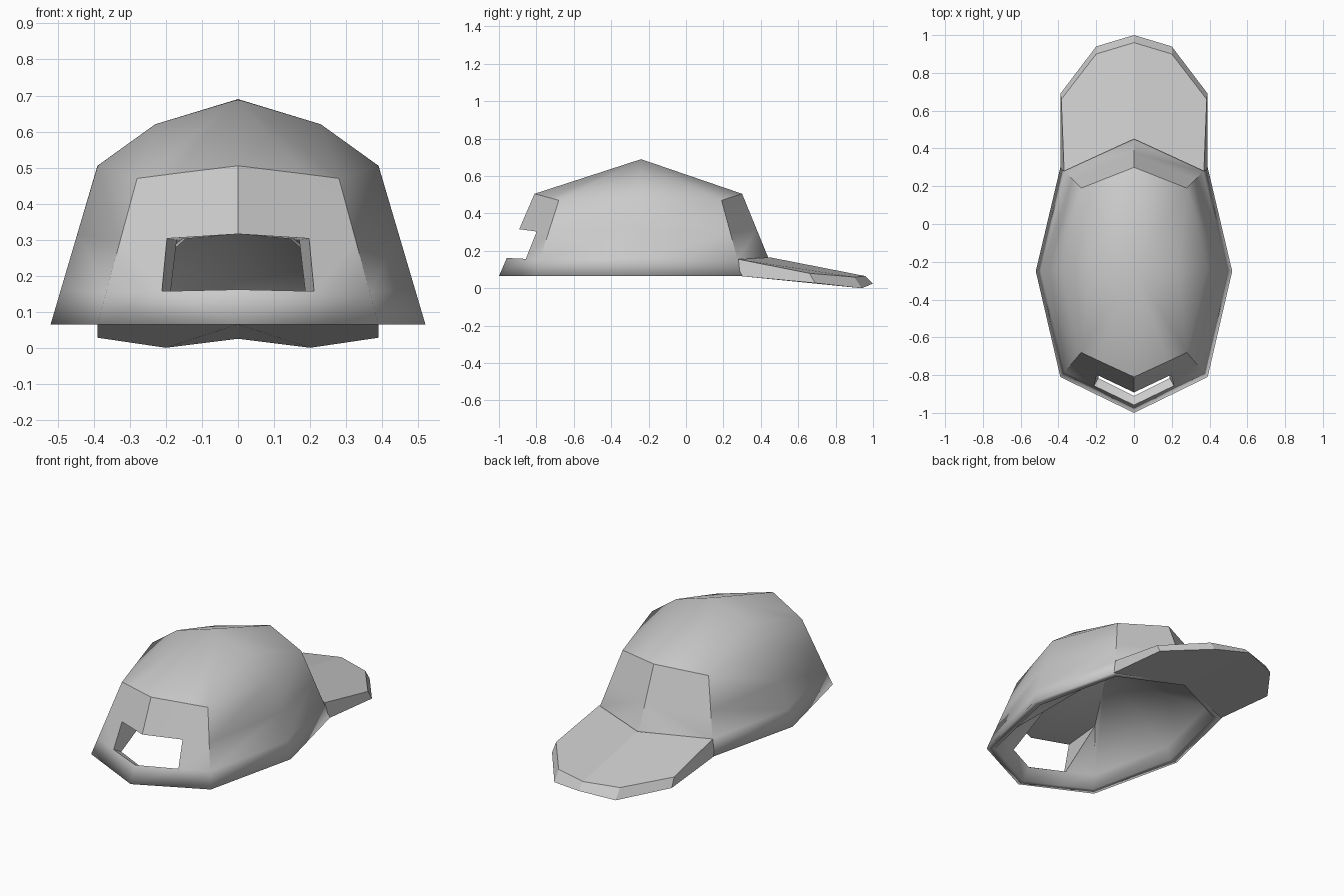
import bpy, bmesh, math
from mathutils import Vector

if "Cube" in bpy.data.objects:
    bpy.data.objects.remove(bpy.data.objects["Cube"])


def half_object(name, verts, faces):
    """Mirror a half mesh across x, bake it and make normals consistent."""
    mesh = bpy.data.meshes.new(name)
    mesh.from_pydata(verts, [], faces)
    ob = bpy.data.objects.new(name, mesh)
    bpy.context.collection.objects.link(ob)
    mirror = ob.modifiers.new("mirror", 'MIRROR')
    mirror.use_clip = True
    mirror.merge_threshold = 0.001
    bpy.ops.object.select_all(action='DESELECT')
    ob.select_set(True)
    bpy.context.view_layer.objects.active = ob
    bpy.ops.object.convert(target='MESH')
    bm = bmesh.new()
    bm.from_mesh(ob.data)
    bmesh.ops.recalc_face_normals(bm, faces=bm.faces)
    bm.to_mesh(ob.data)
    bm.free()
    return ob


def inset(p, sx, sy, z):
    """Move an outer point inwards around the crown centre."""
    return Vector((p[0] * sx, -.25 + (p[1] + .25) * sy, z))


# Crown: columns from back centre round to front centre, (base, shoulder)
columns = [
    ((0, -1.0, .065), (0, -.81, .505)),
    ((.22, -.893, .065), (.18, -.727, .483)),
    ((.39, -.81, .065), (.28, -.68, .47)),
    ((.52, -.25, .065), (.39, -.24, .505)),
    ((.39, .30, .065), (.28, .19, .47)),
    ((0, .48, .065), (0, .30, .505)),
]
levels = [0, .22, .57, 1]
n, m = len(levels), len(columns)
verts = [Vector(a).lerp(Vector(b), t) for a, b in columns for t in levels]
apex, mid = len(verts), len(verts) + 1
verts += [Vector((0, -.24, .69)), Vector((.23, -.24, .62))]

# Outer shell, leaving out the opening at the back
faces = []
for c in range(m - 1):
    for l in range(n - 1):
        if (c, l) != (0, 1):
            a, b = c * n + l, (c + 1) * n + l
            faces.append((a, b, b + 1, a + 1))
s = [c * n + n - 1 for c in range(m)]
faces += [(s[0], s[1], apex), (s[1], s[2], apex), (s[2], mid, apex),
          (s[2], s[3], mid), (s[3], s[4], mid),
          (mid, s[4], apex), (s[4], s[5], apex)]

# Inner lining: short upright band, then a shallow ceiling
low = len(verts)
verts += [inset(verts[c * n], .91, .94, .065) for c in range(m)]
band = len(verts)
verts += [inset(verts[c * n], .86, .88, .135) for c in range(m)]
lip = len(verts)
verts += [Vector((0, -.54, .32)), Vector((.17, -.54, .30))]
top = len(verts)
verts.append(Vector((0, -.24, .43)))
for c in range(m - 1):
    faces.append((c * n, low + c, low + c + 1, (c + 1) * n))
    faces.append((low + c, band + c, band + c + 1, low + c + 1))
    if c > 1:
        faces.append((band + c, top, band + c + 1))
faces += [(lip, top, lip + 1), (lip + 1, top, band + 2),
          (lip + 1, band + 2, band + 1)]
# Opening: sill, jamb and head
faces += [(1, n + 1, band + 1, band), (n + 1, n + 2, lip + 1, band + 1),
          (2, lip, lip + 1, n + 2)]
crown = half_object("crown", verts, faces)

# Smooth crown with crisp edges only around the opening
bm = bmesh.new()
bm.from_mesh(crown.data)
for f in bm.faces:
    f.smooth = True
for e in bm.edges:
    height = (e.verts[0].co.z + e.verts[1].co.z) / 2
    if height > .12 and e.calc_face_angle(0) > math.radians(40):
        e.smooth = False
bm.to_mesh(crown.data)
bm.free()

# Brim: matching upper and lower outlines, flat shaded
upper = [(0, .45, .165), (.37, .28, .155), (.385, .66, .08),
         (.2, .90, .06), (0, .96, .065)]
lower = [(0, .44, .065), (.39, .29, .065), (.39, .69, .028),
         (.2, .94, 0), (0, 1.0, .025)]
k = len(upper)
brim_faces = [(0, 1, 2, 3, 4), (9, 8, 7, 6, 5)]
brim_faces += [(i, i + k, i + 1 + k, i + 1) for i in range(k - 1)]
half_object("brim", upper + lower, brim_faces)
